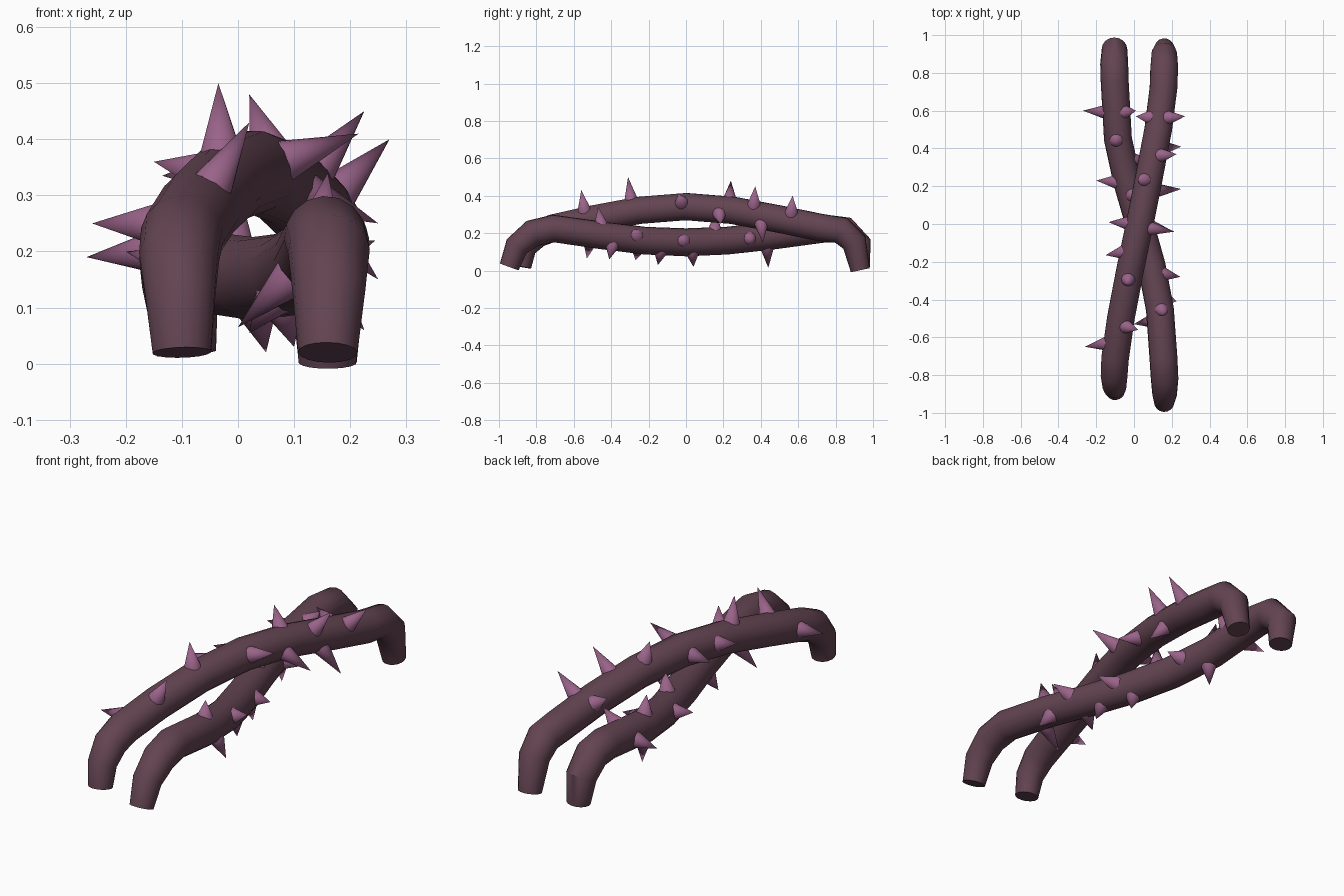
import bpy, math
from mathutils import Vector


def material(name, color):
    m = bpy.data.materials.new(name)
    m.diffuse_color = (*color, 1)
    return m


bark = material("dark bark", (0.125, 0.058, 0.083))
thorn = material("mauve thorn", (0.32, 0.125, 0.25))


def vine(name, pts):
    """Round tube through (x, y, z, radius) points."""
    cu = bpy.data.curves.new(name, 'CURVE')
    cu.dimensions = '3D'
    cu.bevel_depth = 1
    cu.bevel_resolution = 6
    cu.use_fill_caps = True
    s = cu.splines.new('POLY')
    s.points.add(len(pts) - 1)
    for p, (x, y, z, r) in zip(s.points, pts):
        p.co = (x, y, z, 1)
        p.radius = r
    ob = bpy.data.objects.new(name, cu)
    bpy.context.collection.objects.link(ob)
    bpy.ops.object.select_all(action='DESELECT')
    ob.select_set(True)
    bpy.context.view_layer.objects.active = ob
    bpy.ops.object.convert(target='MESH')
    ob = bpy.context.object
    ob.data.materials.clear()
    ob.data.materials.append(bark)
    bpy.ops.object.shade_smooth_by_angle(angle=math.radians(40))


def center_at(pts, y):
    """Point on the vine's centre line at a given y."""
    for a, b in zip(pts[1:], pts[2:]):
        if a[1] <= y <= b[1]:
            return Vector(a[:3]).lerp(Vector(b[:3]), (y - a[1]) / (b[1] - a[1]))


def thorns(name, pts, tips):
    """Cones pointing from the vine's centre line out to each tip."""
    for t in tips:
        tip = Vector(t)
        c = center_at(pts, tip.y + (0.025 if tip.y < 0 else -0.01))
        d = (tip - c).normalized()
        base = c + d * 0.055
        bpy.ops.mesh.primitive_cone_add(
            vertices=16, radius1=0.039, radius2=0, depth=(tip - base).length,
            location=(base + tip) / 2, rotation=d.to_track_quat('Z', 'Y').to_euler())
        ob = bpy.context.object
        ob.name = name
        ob.data.materials.append(thorn)
        bpy.ops.object.shade_smooth_by_angle(angle=math.radians(40))


# Upper vine: front left foot to back right foot
upper = [(-0.1, -0.88, 0.02, 0.053), (-0.103, -0.862, 0.12, 0.063),
         (-0.105, -0.80, 0.19, 0.072), (-0.1, -0.71, 0.228, 0.074),
         (-0.07, -0.5, 0.275, 0.074), (-0.022, -0.25, 0.322, 0.074),
         (0.03, 0, 0.342, 0.074), (0.08, 0.25, 0.322, 0.074),
         (0.128, 0.5, 0.275, 0.074), (0.156, 0.72, 0.23, 0.074),
         (0.16, 0.83, 0.215, 0.074), (0.16, 0.90, 0.15, 0.068),
         (0.16, 0.932, 0.002, 0.052)]
# Lower vine: front right foot to back left foot
lower = [(0.16, -0.945, 0.02, 0.053), (0.162, -0.905, 0.13, 0.065),
         (0.162, -0.82, 0.20, 0.073), (0.156, -0.71, 0.225, 0.074),
         (0.137, -0.45, 0.188, 0.074), (0.093, -0.22, 0.16, 0.074),
         (0.03, 0, 0.151, 0.075), (-0.035, 0.22, 0.16, 0.074),
         (-0.085, 0.45, 0.185, 0.074), (-0.102, 0.75, 0.225, 0.074),
         (-0.105, 0.85, 0.215, 0.074), (-0.103, 0.925, 0.14, 0.068),
         (-0.092, 0.93, 0.018, 0.053)]
vine("upper_vine", upper)
vine("lower_vine", lower)

# Thorn tips along each vine
thorns("upper_thorn", upper, [
    (-0.26, -0.65, 0.25), (0.02, -0.56, 0.43), (-0.035, -0.31, 0.5),
    (-0.15, -0.165, 0.36), (-0.135, 0.01, 0.335), (0.215, -0.04, 0.41),
    (0.02, 0.24, 0.48), (0.225, 0.37, 0.45), (0.27, 0.57, 0.4),
    (0.01, 0.57, 0.34), (0.25, 0.185, 0.25), (0.25, 0.41, 0.15)])
thorns("lower_thorn", lower, [
    (-0.27, 0.6, 0.19), (0.01, 0.6, 0.31), (-0.11, 0.45, 0.345),
    (-0.2, 0.23, 0.2), (0.09, 0.345, 0.17), (0.0, 0.16, 0.32),
    (-0.08, 0.44, 0.015), (0.05, 0.04, 0.02), (0.1, -0.15, 0.03),
    (0.02, -0.27, 0.055), (0.19, -0.03, 0.17), (0.245, -0.28, 0.22),
    (0.16, -0.47, 0.34), (0.0, -0.53, 0.065), (0.225, -0.41, 0.06)])
